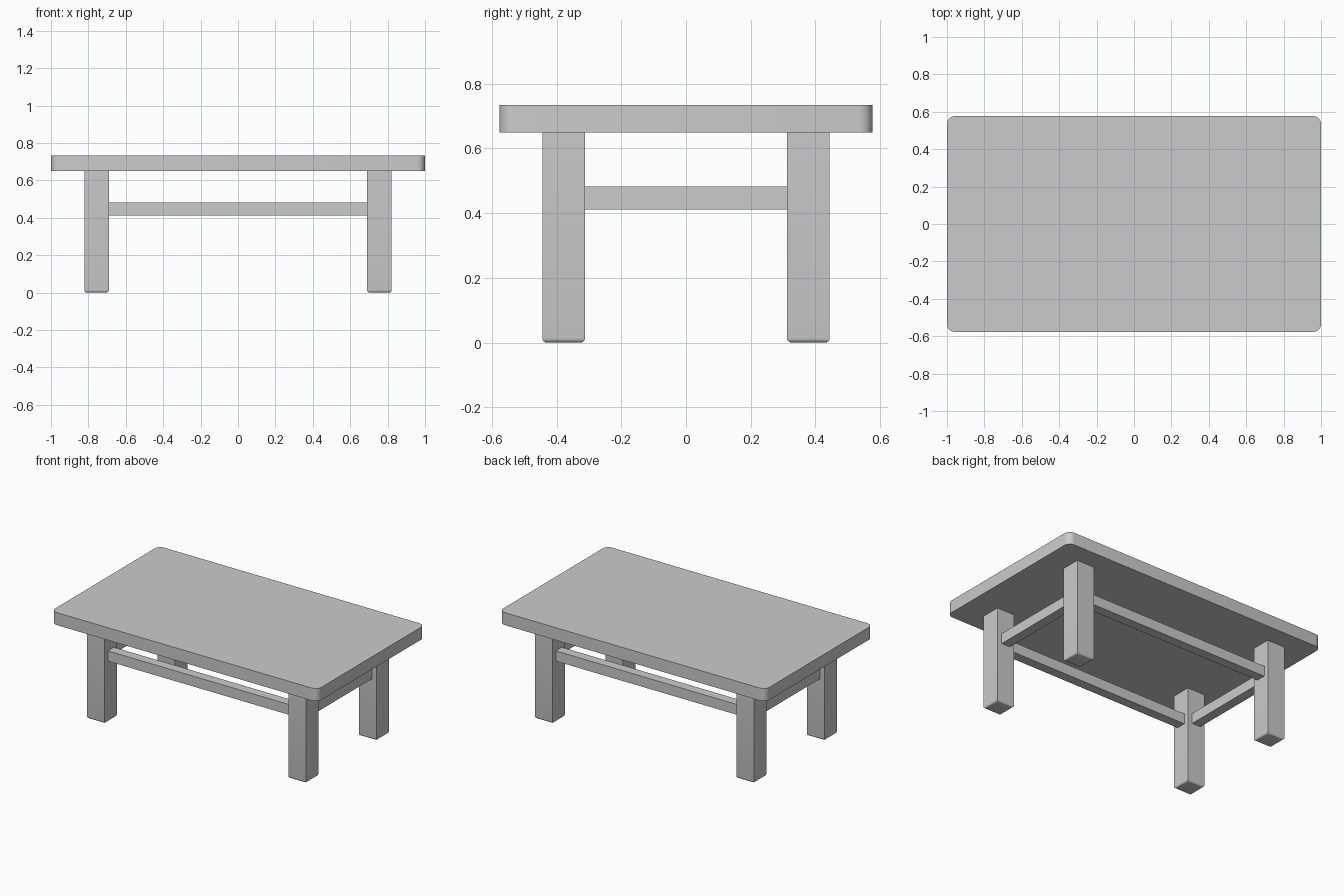
import bpy, bmesh
from mathutils import Matrix, Vector

if "Cube" in bpy.data.objects:
    bpy.data.objects.remove(bpy.data.objects["Cube"])


def box(name, size, centre, bevel=0.0, segments=4, pick=None):
    """Box with an optional rounded set of edges chosen by pick(a, b)."""
    bm = bmesh.new()
    bmesh.ops.create_cube(bm, size=1.0, matrix=Matrix.Diagonal((*size, 1.0)))
    if pick:
        edges = [e for e in bm.edges if pick(e.verts[0].co, e.verts[1].co)]
        bmesh.ops.bevel(bm, geom=edges, offset=bevel, segments=segments,
                        profile=0.5, affect='EDGES')
    mesh = bpy.data.meshes.new(name)
    bm.to_mesh(mesh)
    bm.free()
    obj = bpy.data.objects.new(name, mesh)
    obj.location = Vector(centre)
    bpy.context.collection.objects.link(obj)
    if pick:
        bpy.context.view_layer.objects.active = obj
        obj.select_set(True)
        bpy.ops.object.shade_smooth_by_angle()
        obj.select_set(False)
    return obj


def is_vertical(a, b):
    return abs(a.z - b.z) > 1e-4


def is_bottom(a, b):
    return a.z < 0 and b.z < 0


LEG_X, LEG_Y, LEG_W = 0.756, 0.378, 0.132
TOP_Z, TOP_H = 0.649, 0.085
RAIL_Z, RAIL_H, RAIL_T = 0.447, 0.07, 0.065

# Table top with rounded corners
box("table_top", (2.0, 1.153, TOP_H), (0, 0, TOP_Z + TOP_H / 2),
    0.042, 6, is_vertical)

# Legs with softened feet
for sy, front in ((-1, "front"), (1, "back")):
    for sx, side in ((-1, "left"), (1, "right")):
        box(f"{front}_{side}_leg", (LEG_W, LEG_W, TOP_Z),
            (sx * LEG_X, sy * LEG_Y, TOP_Z / 2), 0.014, 4, is_bottom)

# Long stretchers between left and right legs
for sy, name in ((-1, "front_rail"), (1, "back_rail")):
    box(name, (2 * LEG_X - LEG_W, RAIL_T, RAIL_H), (0, sy * LEG_Y, RAIL_Z))

# Short stretchers between front and back legs
for sx, name in ((-1, "left_rail"), (1, "right_rail")):
    box(name, (RAIL_T, 2 * LEG_Y - LEG_W, RAIL_H), (sx * LEG_X, 0, RAIL_Z))
